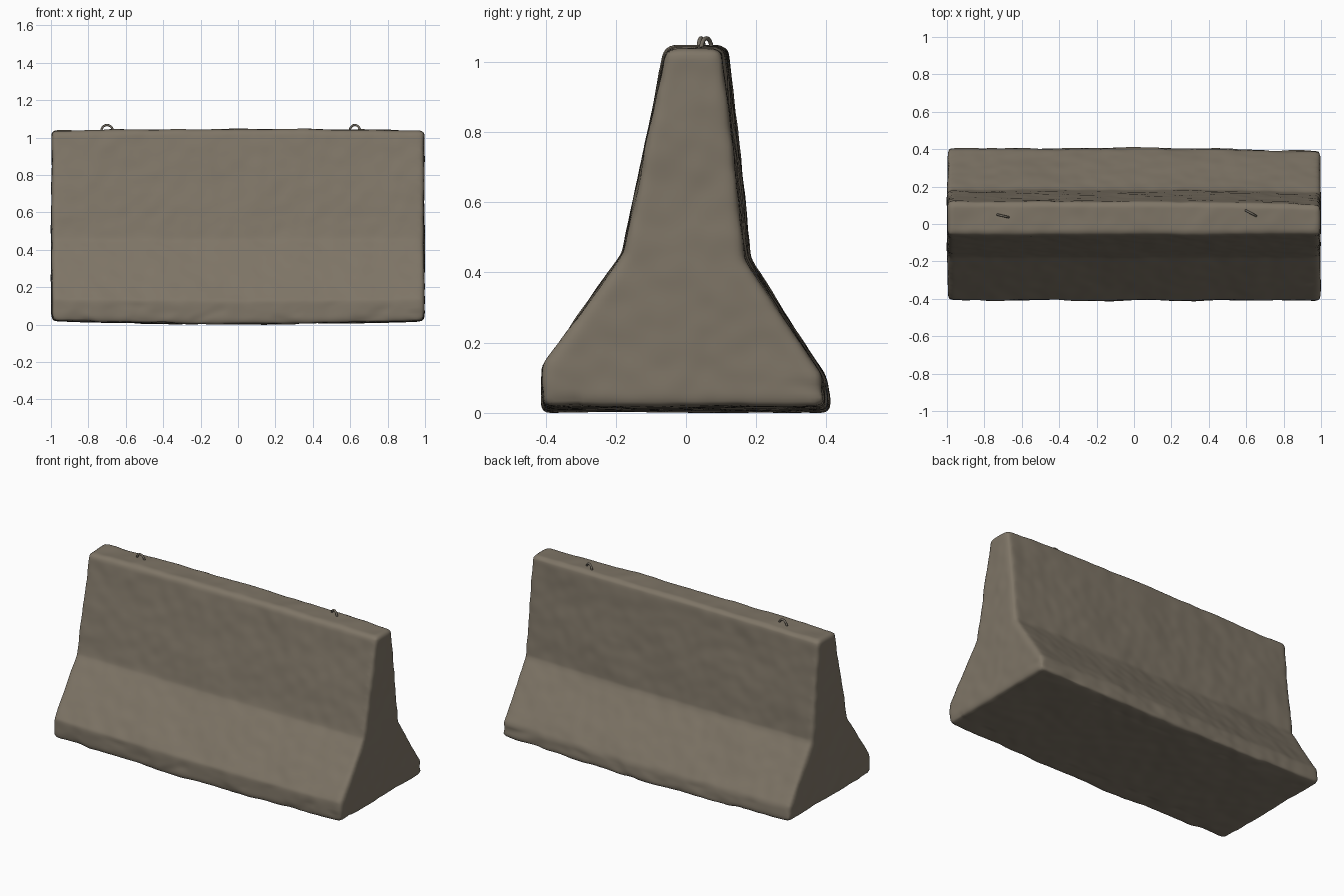
import bpy, bmesh, math
from mathutils import Vector, noise

if "Cube" in bpy.data.objects:
    bpy.data.objects.remove(bpy.data.objects["Cube"])

def material(name, col):
    m = bpy.data.materials.new(name)
    m.diffuse_color = (*col, 1)
    m.use_nodes = True
    m.node_tree.nodes["Principled BSDF"].inputs["Base Color"].default_value = m.diffuse_color
    return m

concrete = material("weathered concrete", (0.21, 0.178, 0.134))
steel = material("dull steel", (0.17, 0.15, 0.12))

# Barrier cross-section (y, z), extruded along x
profile = [(-0.412, 0.008), (-0.407, 0.13), (-0.18, 0.455), (-0.058, 1.04),
           (0.118, 1.04), (0.167, 0.60), (0.183, 0.435), (0.400, 0.10), (0.412, 0.008)]
bm = bmesh.new()
face = bm.faces.new([bm.verts.new((-0.997, y, z)) for y, z in profile])
ext = bmesh.ops.extrude_face_region(bm, geom=[face])
bmesh.ops.translate(bm, vec=(1.994, 0, 0),
                    verts=[g for g in ext["geom"] if isinstance(g, bmesh.types.BMVert)])
bmesh.ops.recalc_face_normals(bm, faces=bm.faces)
mesh = bpy.data.meshes.new("barrier_body")
bm.to_mesh(mesh)
bm.free()
body = bpy.data.objects.new("barrier_body", mesh)
bpy.context.collection.objects.link(body)

# Round the edges and rebuild as a dense even surface
bev = body.modifiers.new("round", 'BEVEL')
bev.width, bev.segments, bev.limit_method, bev.angle_limit = 0.022, 3, 'ANGLE', math.radians(50)
rem = body.modifiers.new("dense", 'REMESH')
rem.mode, rem.voxel_size = 'VOXEL', 0.013
smo = body.modifiers.new("soften", 'SMOOTH')
smo.factor, smo.iterations = 0.5, 4
deps = bpy.context.evaluated_depsgraph_get()
dense = bpy.data.meshes.new_from_object(body.evaluated_get(deps))
body.modifiers.clear()
body.data = dense

# Weathering: sagging top and base, soft dents, rough lower edges
normals = [v.normal.copy() for v in dense.vertices]
for v, n in zip(dense.vertices, normals):
    p = v.co.copy()
    d = 0.006 * noise.noise(p * 4) + 0.003 * noise.noise(p * 13 + Vector((5, 2, 9)))
    chip = noise.noise(Vector((p.x * 9, p.y * 9, p.z * 20)))
    low = max(0, 1 - p.z / 0.15)
    d -= 0.012 * low * max(0, chip) * (1 if abs(p.y) > 0.3 else 0.2)
    q = p + n * d
    bow = 1 - p.x ** 2
    q.z += 0.010 * bow * (p.z - 0.5) - 0.007 * (1 - bow) * (p.z - 0.6)
    if p.z < 0.3:
        q.z += 0.008 * (1 - bow) * (1 - p.z / 0.3)
    # back side tapers slightly toward the right end
    if p.y > 0:
        q.y -= 0.016 * max(0, p.x) ** 2 * min(1, p.y / 0.1)
    v.co = q
dense.materials.clear()
dense.materials.append(concrete)
dense.polygons.foreach_set("use_smooth", [True] * len(dense.polygons))
dense.name = "barrier_body"

# Steel lifting loops: bent wire arches set in the top
def lifting_loop(name, x, y, angle):
    cu = bpy.data.curves.new(name, 'CURVE')
    cu.dimensions = '3D'
    cu.bevel_depth, cu.bevel_resolution, cu.use_fill_caps = 0.006, 3, True
    pts = [(0.031, -0.04)] + [(0.031 * math.cos(t * math.pi / 12), 0.031 * math.sin(t * math.pi / 12))
                              for t in range(13)] + [(-0.031, -0.04)]
    sp = cu.splines.new('POLY')
    sp.points.add(len(pts) - 1)
    for p, (u, z) in zip(sp.points, pts):
        p.co = (u, 0, z, 1)
    cu.materials.append(steel)
    ob = bpy.data.objects.new(name, cu)
    ob.location = (x, y, 1.036)
    ob.rotation_euler.z = math.radians(angle)
    bpy.context.collection.objects.link(ob)

lifting_loop("lifting_loop_left", -0.70, 0.043, -13)
lifting_loop("lifting_loop_right", 0.625, 0.058, -28)
